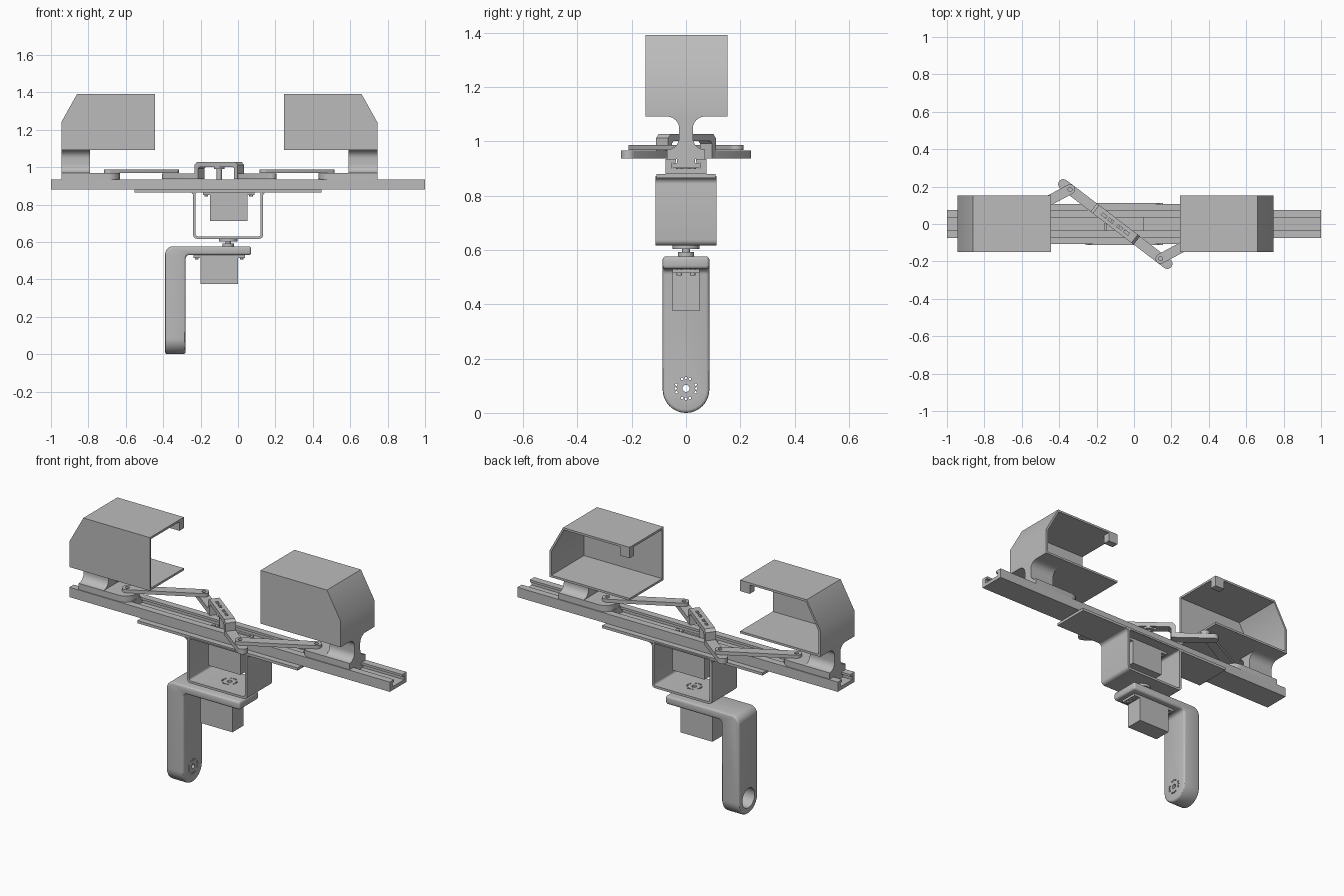
import bpy, bmesh
from math import sin, cos, pi, radians, atan2
from mathutils import Matrix

if "Cube" in bpy.data.objects:
    bpy.data.objects.remove(bpy.data.objects["Cube"])

grey = bpy.data.materials.new("plain grey")
grey.use_nodes = True
COLOUR = (0.5, 0.5, 0.5, 1)
grey.diffuse_color = COLOUR
grey.node_tree.nodes["Principled BSDF"].inputs["Base Color"].default_value = COLOUR

MID = -0.1       # crank axis, the gripper is symmetric about it
AXIS = -0.0525   # swivel axis of the lower bracket


def prism(name, pts, axis, a, b):
    """Extrude a 2D outline along an axis from a to b."""
    place = {"x": lambda p, t: (t, p[0], p[1]),
             "y": lambda p, t: (p[0], t, p[1]),
             "z": lambda p, t: (p[0], p[1], t)}[axis]
    bm = bmesh.new()
    low = [bm.verts.new(place(p, a)) for p in pts]
    high = [bm.verts.new(place(p, b)) for p in pts]
    bm.faces.new(low)
    bm.faces.new(high)
    n = len(pts)
    for i in range(n):
        j = (i + 1) % n
        bm.faces.new((low[i], low[j], high[j], high[i]))
    bmesh.ops.recalc_face_normals(bm, faces=bm.faces)
    mesh = bpy.data.meshes.new(name)
    bm.to_mesh(mesh)
    bm.free()
    mesh.materials.append(grey)
    ob = bpy.data.objects.new(name, mesh)
    bpy.context.scene.collection.objects.link(ob)
    return ob


def arc(cx, cy, r, start, end, n=10):
    return [(cx + r * cos(radians(start + (end - start) * i / n)),
             cy + r * sin(radians(start + (end - start) * i / n))) for i in range(n + 1)]


def rect(a0, a1, b0, b1, r=0.0):
    if r == 0:
        return [(a0, b0), (a1, b0), (a1, b1), (a0, b1)]
    return (arc(a0 + r, b0 + r, r, 180, 270, 5) + arc(a1 - r, b0 + r, r, 270, 360, 5)
            + arc(a1 - r, b1 - r, r, 0, 90, 5) + arc(a0 + r, b1 - r, r, 90, 180, 5))


def box(name, x0, x1, y0, y1, z0, z1):
    return prism(name, rect(x0, x1, y0, y1), "z", z0, z1)


def disc(name, cx, cy, r, axis, a, b, n=24):
    return prism(name, arc(cx, cy, r, 0, 360 - 360 / n, n - 1), axis, a, b)


def bar(name, p, q, r, z0, z1):
    """Flat round-ended bar between two points."""
    d = atan2(q[1] - p[1], q[0] - p[0]) * 180 / pi
    return prism(name, arc(*p, r, d + 90, d + 270) + arc(*q, r, d - 90, d + 90), "z", z0, z1)


def bake(ob):
    bpy.context.view_layer.update()
    ev = ob.evaluated_get(bpy.context.evaluated_depsgraph_get())
    mesh = bpy.data.meshes.new_from_object(ev)
    ob.modifiers.clear()
    ob.data = mesh


def carve(ob, cutters, op="DIFFERENCE"):
    for c in cutters:
        m = ob.modifiers.new("cut", "BOOLEAN")
        m.operation, m.object, m.solver = op, c, "EXACT"
    bake(ob)
    for c in cutters:
        bpy.data.objects.remove(c)


def bevel(ob, width, seg=3):
    m = ob.modifiers.new("edge", "BEVEL")
    m.width, m.segments, m.limit_method, m.angle_limit = width, seg, "ANGLE", radians(50)
    bake(ob)


def horn_holes(cx, cy, axis, a, b):
    """Centre hole and four groups of screw holes."""
    holes = [disc("hole", cx, cy, 0.013, axis, a, b, 16)]
    for k in range(4):
        for da in (-22, 0, 22):
            t = radians(90 * k + da)
            holes.append(disc("hole", cx + 0.038 * cos(t), cy + 0.038 * sin(t), 0.005, axis, a, b, 8))
    return holes


# Slotted rail and the plate under it
half = [(0.075, 0.88), (0.075, 0.935), (0.036, 0.935), (0.036, 0.922), (0.052, 0.922), (0.052, 0.9)]
rail = prism("rail", half + [(-y, z) for y, z in reversed(half)], "x", -1, 1)
carve(rail, [box("window", -0.155, 0.05, -0.05, 0.05, 0.8, 0.91)])
plate = box("mounting_plate", AXIS - 0.5, AXIS + 0.5, -0.108, 0.108, 0.865, 0.88)
carve(plate, [box("window", -0.155, 0.05, -0.05, 0.05, 0.8, 0.91)])
for x in (-0.17, 0.07):
    for y in (-0.025, 0.025):
        disc("rail_screw", x, y, 0.011, "z", 0.895, 0.908, 12)

# Rectangular frame hanging below the plate
L, R = AXIS - 0.187, AXIS + 0.187
frame = prism("frame", rect(L, R, 0.617, 0.872, 0.02), "y", -0.112, 0.112)
carve(frame, [prism("inside", rect(L + 0.013, R - 0.013, 0.63, 0.866, 0.012), "y", -0.2, 0.2)]
      + horn_holes(AXIS, 0, "z", 0.6, 0.65))
for s, x in ((-1, L), (1, R)):
    foot = [(x, 0.845)] + arc(x + s * 0.02, 0.846, 0.02, 90 + s * 90, 90) + [(x, 0.867)]
    prism("frame_fillet", foot, "y", -0.112, 0.112)


# Servo motors
def servo(name, x0, z0, z1, wing, shaft, top):
    box(name + "_body", x0, x0 + 0.2, -0.05, 0.05, z0, z1)
    box(name + "_wings", x0 - 0.038, x0 + 0.237, -0.05, 0.05, wing, wing + 0.014)
    for x in (x0 - 0.02, x0 + 0.22):
        for y in (-0.025, 0.025):
            disc(name + "_screw", x, y, 0.01, "z", wing - 0.008, wing + 0.03, 12)
    disc(name + "_shaft", shaft, 0, 0.014, "z", z1 - 0.01, top)


servo("upper_servo", -0.15, 0.712, 0.89, 0.85, MID, 1.005)
servo("lower_servo", -0.2, 0.375, 0.54, 0.515, AXIS, 0.615)
disc("upper_horn", MID, 0, 0.028, "z", 0.99, 1.002)
disc("lower_horn", AXIS, 0, 0.05, "z", 0.603, 0.617)
disc("lower_collar", AXIS, 0, 0.03, "z", 0.57, 0.592)

# Angled arm: L profile trimmed to a round lower end
ell = ([(-0.39, -0.1), (-0.28, -0.1)] + arc(-0.26, 0.51, 0.02, 180, 90, 5)
       + [(0.07, 0.53), (0.07, 0.577)] + arc(-0.345, 0.532, 0.045, 90, 180))
arm = prism("swivel_arm", ell, "y", -0.2, 0.2)
trim = prism("trim", arc(0, 0.086, 0.086, 180, 360, 24) + [(0.086, 0.7), (-0.086, 0.7)], "x", -0.6, 0.6)
carve(arm, [trim], "INTERSECT")
bevel(arm, 0.012)
carve(arm, [disc("recess", 0, 0.09, 0.055, "x", -0.5, -0.305)] + horn_holes(0, 0.09, "x", -0.35, -0.2))

# Crank: a raised bridge with two flat arms
ang = atan2(-0.185, 0.242)
cdir = (cos(ang), sin(ang))
side = [(0.145, 0.937), (0.145, 1.012), (0.13, 1.027)]
inner = [(0.112, 1.002), (0.122, 0.992), (0.122, 0.937)]
hat = ([(-s, z) for s, z in side] + [(s, z) for s, z in reversed(side)]
       + [(s, z) for s, z in reversed(inner)] + [(-s, z) for s, z in inner])
bridge = prism("crank_bridge", hat, "y", -0.028, 0.028)
carve(bridge, [box("slot", a, a + 0.03, -0.007, 0.007, 0.98, 1.1) for a in (-0.09, -0.045, 0.015, 0.06)])
bridge.data.transform(Matrix.Translation((MID, 0, 0)) @ Matrix.Rotation(ang, 4, "Z"))

for s, tag in ((-1, "right"), (1, "left")):
    def X(u):
        return MID + s * u

    at = lambda d: (MID + s * d * cdir[0], s * d * cdir[1])
    bar(tag + "_crank_arm", at(0.152), at(0.35), 0.0275, 0.937, 0.966)

    # Link from crank to carriage
    pin, pivot = at(0.305), (X(0.59), 0)
    link = bar(tag + "_link", pin, pivot, 0.027, 0.968, 0.988)
    carve(link, [disc("hole", *p, 0.011, "z", 0.9, 1.1, 16) for p in (pin, pivot)])

    # Carriage: key in the slot, foot with round nose, waisted post
    prism(tag + "_carriage_key", [(-0.034, 0.94), (-0.034, 0.92), (-0.05, 0.92), (-0.05, 0.902),
          (0.05, 0.902), (0.05, 0.92), (0.034, 0.92), (0.034, 0.94)], "x", X(0.53), X(0.845))
    nose = [(X(0.845), 0.07), (X(0.595), 0.07)] + [(X(0.595 - c), y) for c, y in
            [(0.065 * sin(radians(t)), 0.07 * cos(radians(t))) for t in range(15, 180, 15)]]
    prism(tag + "_carriage_foot", nose + [(X(0.595), -0.07), (X(0.845), -0.07)], "z", 0.935, 0.97)
    flank = ([(0.07, 0.96)] + arc(0.07, 1.015, 0.045, 270, 180)
             + arc(0.07, 1.047, 0.045, 180, 90) + [(0.07, 1.094)])
    prism(tag + "_carriage_post", flank + [(-y, z) for y, z in reversed(flank)],
          "x", X(0.69), X(0.845))

    # Jaw: thin shell open inward and to the back
    t = 0.012
    outer = [(X(0.345), 1.092), (X(0.845), 1.092), (X(0.845), 1.24), (X(0.76), 1.392), (X(0.345), 1.392)]
    hollow = [(X(0.345), 1.392 - t), (X(0.767 - t), 1.392 - t), (X(0.845 - t), 1.237),
              (X(0.845 - t), 1.092 + t), (X(0.345), 1.092 + t)]
    prism(tag + "_jaw_shell", outer + hollow, "y", -0.145, 0.153)
    prism(tag + "_jaw_front", outer, "y", -0.15, -0.138)
    box(tag + "_jaw_hook", *sorted((X(0.345), X(0.405))), 0.113, 0.153, 1.33, 1.385)

# Smooth the round parts, keep hard edges
bpy.ops.object.select_all(action="DESELECT")
for ob in bpy.context.scene.objects:
    if ob.type == "MESH" and grey.name in ob.data.materials:
        ob.select_set(True)
        bpy.context.view_layer.objects.active = ob
bpy.ops.object.shade_smooth_by_angle(angle=radians(30))
